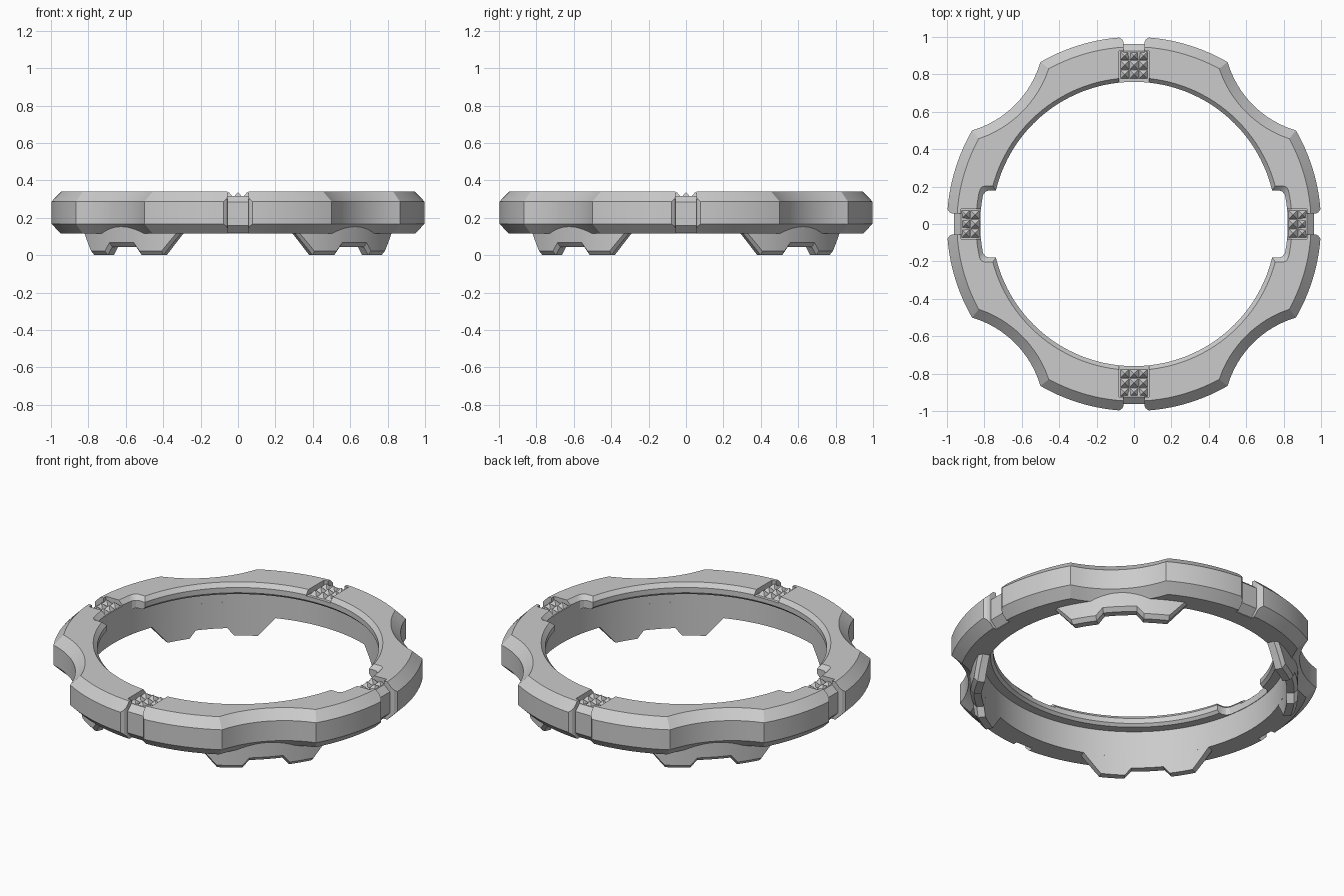
import bpy, bmesh
from math import sin, cos, acos, sqrt, radians, pi
from mathutils import Matrix

if "Cube" in bpy.data.objects:
    bpy.data.objects.remove(bpy.data.objects["Cube"])

grey = bpy.data.materials.new("light grey")
grey.use_nodes = True
grey.diffuse_color = (0.6, 0.6, 0.6, 1)
grey.node_tree.nodes["Principled BSDF"].inputs["Base Color"].default_value = (0.6, 0.6, 0.6, 1)

TOP, BOTTOM, BORE, LIP = 0.34, 0.115, 0.825, 0.76
CHAMFER = 0.053
SCALLOP_R, SCALLOP_C = 0.54, 1.44      # scallop radius and centre distance
FLOOR = 0.31                           # floor of the four top grooves


def make_object(name, bm, turn=0):
    bmesh.ops.recalc_face_normals(bm, faces=bm.faces)
    bm.transform(Matrix.Rotation(radians(turn), 4, 'Z'))
    mesh = bpy.data.meshes.new(name)
    bm.to_mesh(mesh)
    bm.free()
    mesh.materials.append(grey)
    ob = bpy.data.objects.new(name, mesh)
    bpy.context.collection.objects.link(ob)
    return ob


def loft(name, sections, turn=0, closed=False):
    """Skin a list of equal-length closed sections."""
    bm = bmesh.new()
    rows = [[bm.verts.new(p) for p in s] for s in sections]
    n = len(rows[0])
    pairs = list(zip(rows, rows[1:])) + ([(rows[-1], rows[0])] if closed else [])
    for a, b in pairs:
        for i in range(n):
            j = (i + 1) % n
            bm.faces.new((a[i], a[j], b[j], b[i]))
    if not closed:
        bm.faces.new(rows[0])
        bm.faces.new(rows[-1])
    return make_object(name, bm, turn)


def prism(name, outline, z0, z1, turn):
    return loft(name, [[(x, y, z) for x, y in outline] for z in (z0, z1)], turn)


def cut(target, cutter):
    cutter.hide_render = True
    mod = target.modifiers.new("cut", 'BOOLEAN')
    mod.operation, mod.solver, mod.object = 'DIFFERENCE', 'EXACT', cutter
    bpy.context.view_layer.objects.active = target
    bpy.ops.object.modifier_apply(modifier=mod.name)
    bpy.data.objects.remove(cutter)


def spread(a, b, n):
    return [a + (b - a) * i / n for i in range(n)]


def outline(inset):
    """Round outline with four concave scallops, inset by a distance."""
    r, s = 1 - inset, SCALLOP_R + inset
    half = acos((r * r + SCALLOP_C ** 2 - s * s) / (2 * r * SCALLOP_C))
    pts = []
    for q in range(4):
        mid = pi / 4 + q * pi / 2
        pts += [(a, r) for a in spread(mid - pi / 4, mid - half, 10)]
        for off in spread(-half, half, 14):
            dist = SCALLOP_C * cos(off) - sqrt(s * s - (SCALLOP_C * sin(off)) ** 2)
            pts.append((mid + off, dist))
        pts += [(a, r) for a in spread(mid + half, mid + pi / 4, 10)]
    return pts


# Scalloped ring body with an inner lip
full, inset = outline(0), outline(CHAMFER)
inner = [(BORE, BOTTOM), (BORE, 0.27), (0.775, 0.27), (LIP, 0.285), (LIP, 0.316), (0.782, TOP)]
sections = []
for (a, r), (b, ri) in zip(full, inset):
    ring = [(cos(a) * d, sin(a) * d, z) for d, z in inner]
    ring += [(cos(b) * ri, sin(b) * ri, TOP)]
    ring += [(cos(a) * r, sin(a) * r, z) for z in (TOP - CHAMFER, BOTTOM + CHAMFER)]
    ring += [(cos(b) * ri, sin(b) * ri, BOTTOM)]
    sections.append(ring)
body = loft("ring_body", sections, closed=True)


# Chamfered notches in the lip at both sides
def notch(grow, z):
    h, r = 0.18 + grow, 0.822 + grow
    right = [(h, 0.7), (h, 0.775 + grow), (h - 0.007, 0.793 + grow)]
    arc = [(x, sqrt(r * r - x * x)) for x in spread(h - 0.025, -h + 0.025, 16)]
    arc.append((-h + 0.025, arc[0][1]))
    left = [(-x, y) for x, y in reversed(right)]
    return [(x, y, z) for x, y in right + arc + left]


for turn in (90, 270):
    cut(body, loft("notch_cutter", [notch(0, 0.2), notch(0, 0.316), notch(0.03, 0.347)], turn))

# Grooves at the four quarter points: an outer flared slot and a top channel
half_slot = [(0.055, 0.92), (0.055, 0.972), (0.062, 0.985), (0.083, 1.0), (0.083, 1.1)]
slot = half_slot + [(-x, y) for x, y in reversed(half_slot)]
channel = [(-0.08, 0.7), (0.08, 0.7), (0.08, 0.925), (-0.08, 0.925)]
for turn in range(0, 360, 90):
    cut(body, prism("slot_cutter", slot, 0, 0.5, turn))
    cut(body, prism("channel_cutter", channel, FLOOR, 0.5, turn))

NAMES = ("back", "right", "front", "left")
parts = [body]
for q, side in enumerate(NAMES):
    # Chamfered block filling the outer slot
    prof = [(0.88, 0.312), (0.925, 0.318), (0.962, 0.285), (0.962, 0.158), (0.922, 0.118), (0.88, 0.118)]
    loft(side + "_groove_block", [[(x, y, z) for y, z in prof] for x in (-0.056, 0.056)], q * 90)

    # Grip of small pyramids on the channel floor
    size = 0.05
    bm = bmesh.new()
    for row in range(2 if q % 2 else 3):
        for col in (-1, 0, 1):
            spot = Matrix.Translation((col * size, 0.9 - row * size, FLOOR + 0.013))
            bmesh.ops.create_cone(bm, cap_ends=True, segments=4, radius1=size / sqrt(2), radius2=0,
                                  depth=0.03, matrix=spot @ Matrix.Rotation(pi / 4, 4, 'Z'))
    make_object(side + "_grip", bm, q * 90)

# Notched feet under the scallops, as angle and lower height
half_foot = [(-26, 0.145), (-17.5, 0), (-8.5, 0), (-6, 0.045)]
keys = half_foot + [(-a, z) for a, z in reversed(half_foot)]
steps = []
for (a0, z0), (a1, z1) in zip(keys, keys[1:]):
    steps += list(zip(spread(a0, a1, 4), spread(z0, z1, 4)))
steps.append(keys[-1])
for q, side in enumerate(("back_left", "back_right", "front_right", "front_left")):
    sections = []
    for a, z in steps:
        t = radians(a + 45)
        prof = [(BORE, z), (0.865, z), (0.885, z + 0.022), (0.885, 0.2), (BORE, 0.2)]
        sections.append([(cos(t) * r, sin(t) * r, h) for r, h in prof])
    parts.append(loft(side + "_foot", sections, q * 90))

# Smooth curves, crisp edges
bpy.ops.object.select_all(action='DESELECT')
for ob in parts:
    ob.select_set(True)
bpy.context.view_layer.objects.active = body
bpy.ops.object.shade_smooth_by_angle(angle=radians(25))
